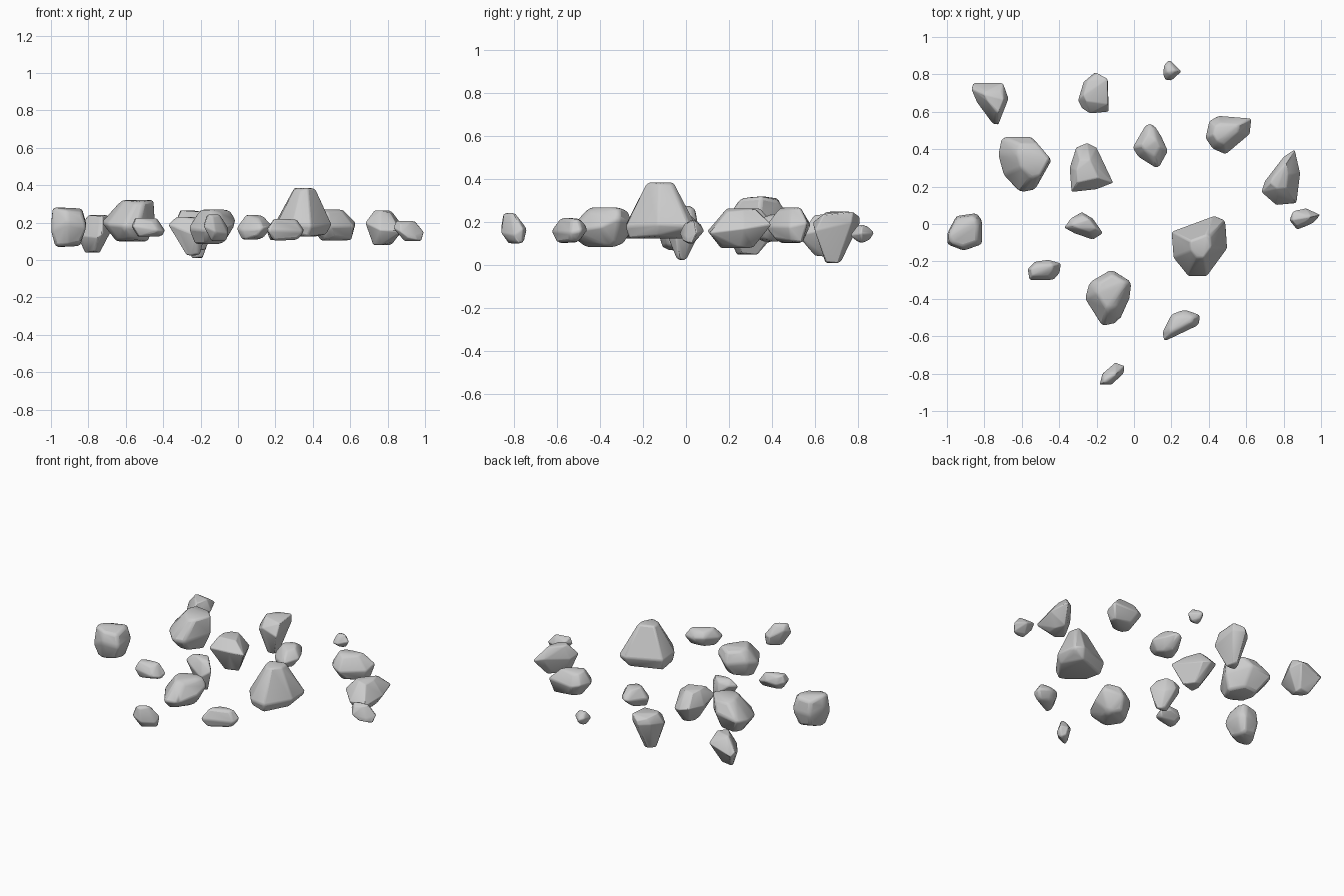
import bpy, bmesh, math
from mathutils import Vector


def rock(name, ring, top, bottom, bevel=0.014):
    """Convex stone: widest outline ring (x, y, z), plus a shrunken copy of it
    as crown and as base, each given as (x, y, z, scale)."""
    bm = bmesh.new()
    mid = sum((Vector(p) for p in ring), Vector()) / len(ring)
    for p in ring:
        bm.verts.new(p)
    for cx, cy, cz, s in (top, bottom):
        for i, p in enumerate(ring):
            d = Vector(p) - mid
            inset = 0.015 * (i % 3) * (1 if cz < mid.z else -1) * s
            bm.verts.new((cx + d.x * s, cy + d.y * s, cz + inset))
    res = bmesh.ops.convex_hull(bm, input=bm.verts)
    junk = {g for g in res["geom_interior"] + res["geom_unused"]
            if isinstance(g, bmesh.types.BMVert)}
    bmesh.ops.delete(bm, geom=list(junk), context='VERTS')
    bmesh.ops.dissolve_limit(bm, angle_limit=math.radians(8),
                             verts=bm.verts, edges=bm.edges)
    bmesh.ops.recalc_face_normals(bm, faces=bm.faces)
    me = bpy.data.meshes.new(name)
    bm.to_mesh(me)
    bm.free()
    ob = bpy.data.objects.new(name, me)
    bpy.context.collection.objects.link(ob)
    # softly worn edges
    bv = ob.modifiers.new("worn_edges", 'BEVEL')
    bv.width = bevel
    bv.segments = 2
    bv.limit_method = 'ANGLE'
    bv.angle_limit = math.radians(12)
    bpy.ops.object.select_all(action='DESELECT')
    ob.select_set(True)
    bpy.context.view_layer.objects.active = ob
    bpy.ops.object.shade_smooth_by_angle(angle=math.radians(40))


# left side stones
rock("blocky_stone_left",
     [(-1, -.11, .16), (-.91, -.145, .2), (-.81, -.11, .18), (-.81, .02, .19),
      (-.84, .06, .18), (-.95, .045, .17), (-1, -.05, .2)],
     (-.91, -.04, .28, .82), (-.91, -.04, .07, .68), .02)
rock("wedge_stone_back_left",
     [(-.87, .72, .16), (-.86, .755, .14), (-.70, .755, .19), (-.67, .67, .17),
      (-.725, .53, .14), (-.755, .535, .12), (-.84, .65, .13)],
     (-.75, .66, .24, .5), (-.78, .65, .04, .4))
rock("large_stone_left",
     [(-.73, .37, .2), (-.71, .47, .22), (-.55, .47, .24), (-.44, .34, .2),
      (-.53, .18, .18), (-.61, .165, .18), (-.70, .26, .19)],
     (-.55, .34, .32, .6), (-.58, .31, .1, .6))
rock("flat_stone_left",
     [(-.57, -.24, .18), (-.53, -.2, .17), (-.46, -.19, .18), (-.39, -.21, .16),
      (-.395, -.26, .15), (-.43, -.3, .16), (-.56, -.3, .18)],
     (-.49, -.24, .225, .65), (-.47, -.25, .125, .7))

# centre stones
rock("small_stone_centre",
     [(-.375, -.02, .19), (-.34, .03, .2), (-.28, .065, .15), (-.22, .03, .13),
      (-.165, -.05, .17), (-.22, -.085, .13), (-.32, -.05, .17)],
     (-.27, 0, .23, .6), (-.24, -.02, .025, .35))
rock("tall_stone_centre",
     [(-.345, .3, .17), (-.31, .41, .18), (-.25, .435, .17), (-.20, .41, .16),
      (-.11, .22, .19), (-.2, .185, .2), (-.335, .17, .2)],
     (-.26, .29, .265, .5), (-.23, .29, .05, .4))
rock("wedge_stone_back",
     [(-.3, .66, .18), (-.27, .76, .2), (-.21, .81, .2), (-.14, .77, .2),
      (-.135, .6, .16), (-.235, .59, .2), (-.28, .62, .17)],
     (-.21, .71, .25, .8), (-.22, .68, .01, .35))
rock("pointed_stone_back",
     [(-.01, .41, .17), (.06, .53, .18), (.1, .545, .19), (.15, .47, .18),
      (.185, .39, .18), (.13, .29, .17), (.02, .36, .16)],
     (.09, .43, .24, .5), (.08, .4, .11, .6))

# back right stones
rock("tiny_stone_back",
     [(.155, .80, .15), (.16, .85, .16), (.19, .88, .15), (.255, .815, .15),
      (.2, .765, .14), (.165, .77, .14)],
     (.19, .82, .19, .5), (.19, .82, .105, .55), .008)
rock("round_stone_right",
     [(.38, .46, .19), (.40, .55, .2), (.45, .58, .19), (.63, .565, .2),
      (.62, .48, .18), (.49, .37, .18), (.42, .4, .19)],
     (.48, .49, .27, .55), (.51, .49, .105, .65))
rock("leaning_stone_right",
     [(.68, .17, .2), (.7, .23, .18), (.8, .36, .2), (.86, .4, .19),
      (.89, .27, .17), (.87, .11, .15), (.76, .1, .16)],
     (.78, .25, .265, .45), (.78, .23, .08, .5))
rock("small_stone_far_right",
     [(.83, .02, .17), (.85, .07, .19), (.92, .085, .16), (.995, .05, .15),
      (.95, .005, .13), (.87, -.03, .15)],
     (.89, .03, .21, .6), (.93, .02, .1, .55), .01)

# front stones
rock("largest_stone_front_right",
     [(.2, -.04, .2), (.21, -.18, .2), (.29, -.28, .19), (.39, -.28, .18),
      (.5, -.13, .19), (.49, .02, .18), (.43, .045, .19)],
     (.36, -.12, .385, .38), (.35, -.13, .125, .85), .02)
rock("slab_stone_front_right",
     [(.15, -.58, .16), (.2, -.48, .18), (.27, -.455, .17), (.355, -.485, .16),
      (.35, -.54, .15), (.26, -.58, .15), (.16, -.63, .16)],
     (.25, -.53, .22, .6), (.25, -.54, .105, .65))
rock("large_stone_front",
     [(-.265, -.4, .17), (-.24, -.31, .2), (-.12, -.24, .18), (-.01, -.31, .22),
      (-.02, -.4, .18), (-.08, -.53, .16), (-.17, -.55, .16)],
     (-.12, -.36, .27, .6), (-.15, -.38, .085, .6), .018)
rock("small_stone_front",
     [(-.185, -.86, .18), (-.17, -.8, .21), (-.1, -.74, .17), (-.05, -.76, .17),
      (-.055, -.8, .14), (-.12, -.86, .15)],
     (-.13, -.82, .245, .5), (-.1, -.79, .1, .6), .01)
